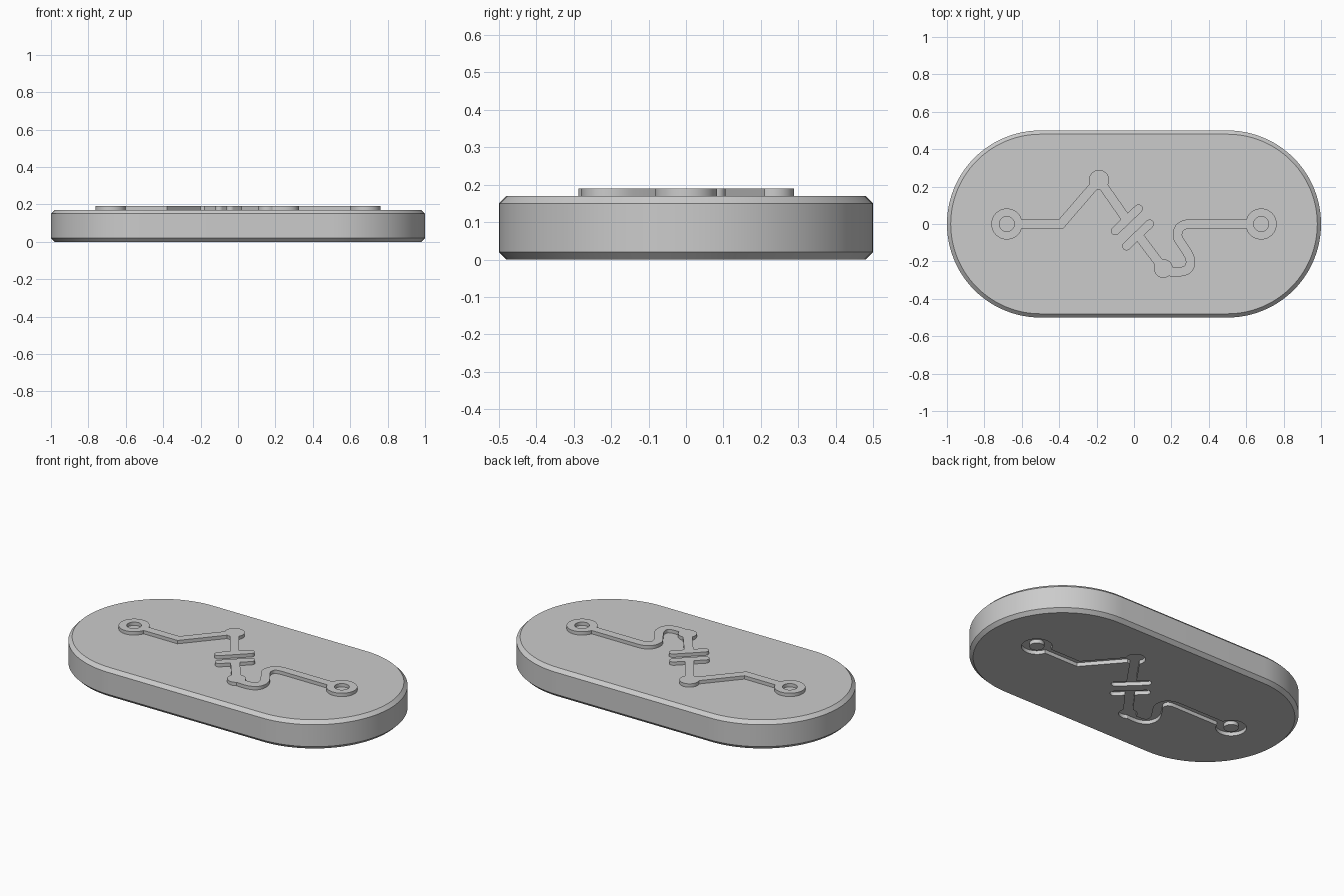
import bpy, bmesh, math
from mathutils import Vector

cube = bpy.data.objects.get("Cube")
if cube:
    bpy.data.objects.remove(cube, do_unlink=True)

grey = bpy.data.materials.new("plain grey")
grey.use_nodes = True
colour = (0.6, 0.6, 0.6, 1)
grey.diffuse_color = colour
grey.node_tree.nodes["Principled BSDF"].inputs["Base Color"].default_value = colour

HALF_WIDTH = 0.025          # of the raised trace
TOP, RAISED, DEPTH = 0.17, 0.19, 0.022


def capsule(a, b, r, n=24):
    """Outline of a rounded bar from a to b; a circle when a equals b."""
    a, b = Vector(a), Vector(b)
    d = b - a
    base = math.atan2(d.y, d.x) if d.length else 0
    pts = []
    for centre, start in ((b, -math.pi / 2), (a, math.pi / 2)):
        for i in range(n + 1 if d.length else n):
            t = base + start + math.pi * i / n
            pts.append(centre + Vector((math.cos(t), math.sin(t))) * r)
    return pts


def ribbon(path, w):
    """Outline of a constant-width strip with mitred corners."""
    path = [Vector(p) for p in path]
    left, right = [], []
    for i, p in enumerate(path):
        d1 = (p - path[i - 1]).normalized() if i else (path[1] - p).normalized()
        d2 = (path[i + 1] - p).normalized() if i < len(path) - 1 else d1
        n1, n2 = Vector((-d1.y, d1.x)), Vector((-d2.y, d2.x))
        m = (n1 + n2).normalized()
        m *= w / m.dot(n1)
        left.append(p + m)
        right.append(p - m)
    return right + left[::-1]


def rounded(path, steps=3):
    """Corner-cutting smoothing that keeps both ends."""
    pts = [Vector(p) for p in path]
    for _ in range(steps):
        new = [pts[0]]
        for p, q in zip(pts, pts[1:]):
            new += [p.lerp(q, 0.25), p.lerp(q, 0.75)]
        pts = new + [pts[-1]]
    return pts


def prism(name, outline, z0, z1, chamfer=0):
    bm = bmesh.new()
    face = bm.faces.new([bm.verts.new((p.x, p.y, z0)) for p in outline])
    ext = bmesh.ops.extrude_face_region(bm, geom=[face])
    up = [v for v in ext["geom"] if isinstance(v, bmesh.types.BMVert)]
    bmesh.ops.translate(bm, verts=up, vec=(0, 0, z1 - z0))
    bmesh.ops.recalc_face_normals(bm, faces=bm.faces[:])
    if chamfer:
        rims = [e for e in bm.edges if abs(e.verts[0].co.z - e.verts[1].co.z) < 1e-6]
        bmesh.ops.bevel(bm, geom=rims, offset=chamfer, segments=1, affect='EDGES')
    mesh = bpy.data.meshes.new(name)
    bm.to_mesh(mesh)
    bm.free()
    mesh.materials.append(grey)
    obj = bpy.data.objects.new(name, mesh)
    bpy.context.collection.objects.link(obj)
    return obj


def combine(target, other, operation):
    mod = target.modifiers.new("combine", 'BOOLEAN')
    mod.operation, mod.object, mod.solver = operation, other, 'MANIFOLD'
    bpy.context.view_layer.objects.active = target
    bpy.ops.object.modifier_apply(modifier=mod.name)
    bpy.data.objects.remove(other, do_unlink=True)


def circuit(name, z0, z1, flip=1):
    """One-piece circuit symbol; flip=-1 mirrors it left to right."""
    ring_l, ring_r = (-0.68, 0), (0.68, 0)
    dot_a, dot_b = (-0.187, 0.235), (0.157, -0.238)
    bend = [(0.16, -0.253), (0.285, -0.258), (0.31, -0.195), (0.265, -0.12),
            (0.225, -0.065), (0.25, 0), (0.36, 0)]
    outlines = [
        ribbon([ring_l, (-0.39, 0), dot_a, (-0.038, 0.022)], HALF_WIDTH),
        ribbon([(0.022, -0.059), dot_b], HALF_WIDTH),
        ribbon(rounded(bend) + [Vector(ring_r)], HALF_WIDTH),
        capsule((-0.1, -0.037), (0.024, 0.082), 0.023, 12),
        capsule((-0.04, -0.118), (0.084, 0.001), 0.023, 12),
        capsule(dot_a, dot_a, 0.054),
        capsule(dot_b, dot_b, 0.05),
        capsule(ring_l, ring_l, 0.083),
        capsule(ring_r, ring_r, 0.083),
    ]
    outlines = [[Vector((p.x * flip, p.y)) for p in o] for o in outlines]
    obj = prism(name, outlines[0], z0, z1)
    for o in outlines[1:]:
        combine(obj, prism("piece", o, z0, z1), 'UNION')
    # terminal holes
    for c in (ring_l, ring_r):
        combine(obj, prism("hole", capsule(c, c, 0.04), z0 - 0.1, z1 + 0.1), 'DIFFERENCE')
    return obj


# Chamfered pill-shaped slab with the mirrored symbol sunk into its underside
body = prism("body", capsule((-0.5, 0), (0.5, 0), 0.5, 48), 0, TOP, 0.02)
combine(body, circuit("recess_cutter", -0.05, DEPTH, flip=-1), 'DIFFERENCE')

# Raised symbol on the upper face
emblem = circuit("raised_circuit", TOP - 0.005, RAISED)

for obj in (body, emblem):
    bpy.ops.object.select_all(action='DESELECT')
    obj.select_set(True)
    bpy.context.view_layer.objects.active = obj
    bpy.ops.object.shade_smooth_by_angle(angle=math.radians(25))
